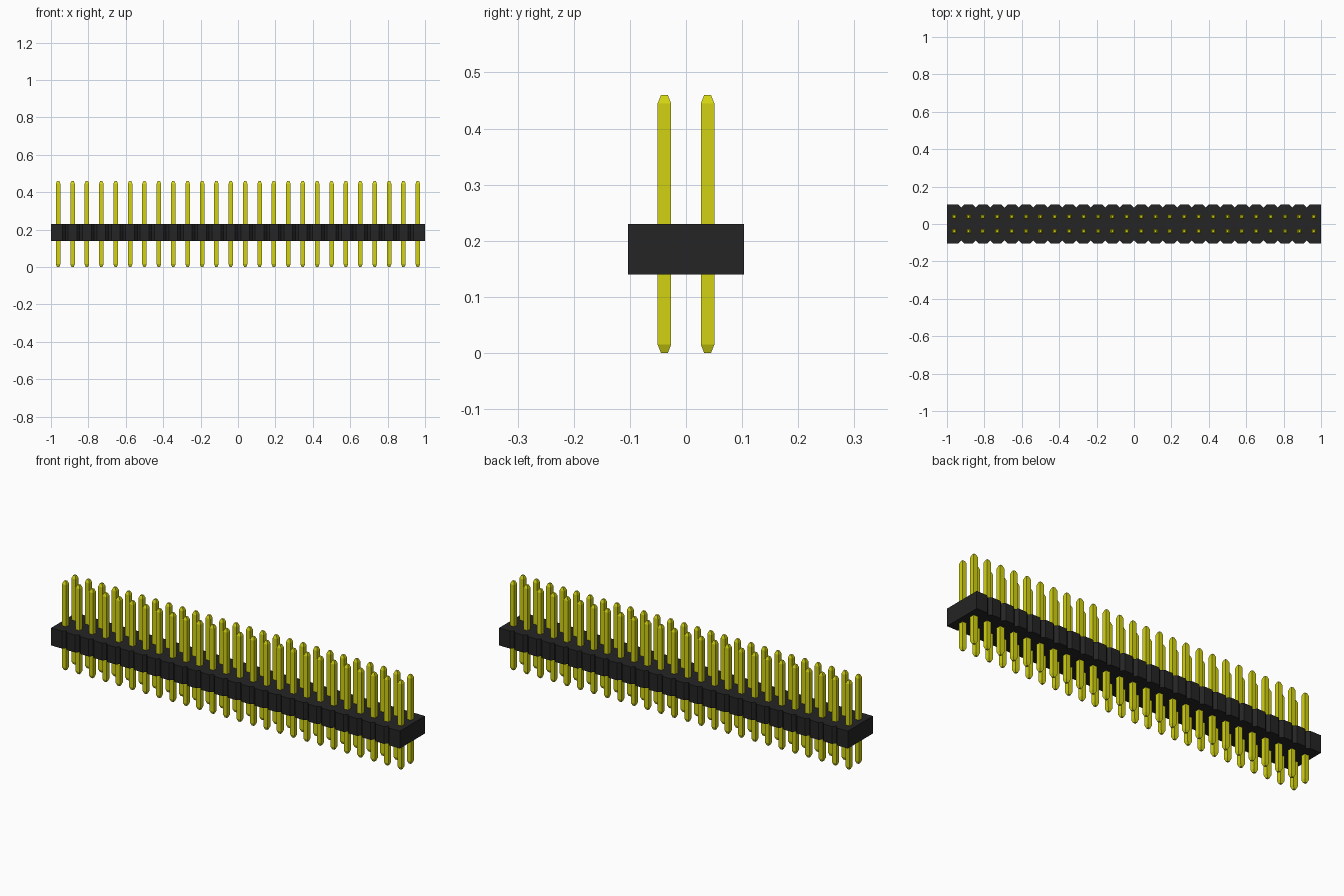
import bpy
import bmesh

cube = bpy.data.objects.get("Cube")
if cube:
    bpy.data.objects.remove(cube, do_unlink=True)

COLUMNS = 26
PITCH = 2.0 / COLUMNS
HALF_DEPTH = 0.103          # housing half depth in y
BODY_Z = (0.14, 0.23)       # housing bottom and top
NOTCH = 0.015               # chamfer between housing segments


def make_material(name, color):
    mat = bpy.data.materials.new(name)
    mat.use_nodes = True
    mat.diffuse_color = color
    bsdf = next(n for n in mat.node_tree.nodes if n.type == 'BSDF_PRINCIPLED')
    bsdf.inputs["Base Color"].default_value = color
    return mat


def make_object(name, bm, mat):
    bmesh.ops.recalc_face_normals(bm, faces=bm.faces)
    mesh = bpy.data.meshes.new(name)
    bm.to_mesh(mesh)
    bm.free()
    mesh.materials.append(mat)
    obj = bpy.data.objects.new(name, mesh)
    bpy.context.collection.objects.link(obj)
    return obj


black = make_material("black plastic", (0.018, 0.018, 0.018, 1))
yellow = make_material("yellow metal", (0.65, 0.65, 0.006, 1))

# Housing: one extruded outline with a V notch between neighbouring segments
front = [(-1.0, -HALF_DEPTH)]
for i in range(1, COLUMNS):
    x = -1.0 + i * PITCH
    front += [(x - NOTCH, -HALF_DEPTH), (x, -HALF_DEPTH + NOTCH), (x + NOTCH, -HALF_DEPTH)]
front.append((1.0, -HALF_DEPTH))
outline = front + [(-x, -y) for x, y in front]

bm = bmesh.new()
base = bm.faces.new([bm.verts.new((x, y, BODY_Z[0])) for x, y in outline])
top = bmesh.ops.extrude_face_region(bm, geom=[base], use_keep_orig=True)["geom"]
bmesh.ops.translate(bm, vec=(0, 0, BODY_Z[1] - BODY_Z[0]),
                    verts=[v for v in top if isinstance(v, bmesh.types.BMVert)])
make_object("housing", bm, black)

# Pin: square rod with tapered tips, as (height, half width) sections
sections = [(0.0, 0.006), (0.015, 0.012), (0.445, 0.012), (0.46, 0.006)]
bm = bmesh.new()
rings = [[bm.verts.new((sx * h, sy * h, z)) for sx, sy in ((-1, -1), (1, -1), (1, 1), (-1, 1))]
         for z, h in sections]
for low, high in zip(rings, rings[1:]):
    for k in range(4):
        n = (k + 1) % 4
        bm.faces.new((low[k], low[n], high[n], high[k]))
bm.faces.new(rings[0])
bm.faces.new(rings[-1])
pins = make_object("pins", bm, yellow)
pins.location = (-1.0 + PITCH / 2, -PITCH / 2, 0)

# Repeat the pin along the strip and into the second row
for name, count, offset in (("columns", COLUMNS, (PITCH, 0, 0)), ("rows", 2, (0, PITCH, 0))):
    array = pins.modifiers.new(name, 'ARRAY')
    array.count = count
    array.use_relative_offset = False
    array.use_constant_offset = True
    array.constant_offset_displace = offset
